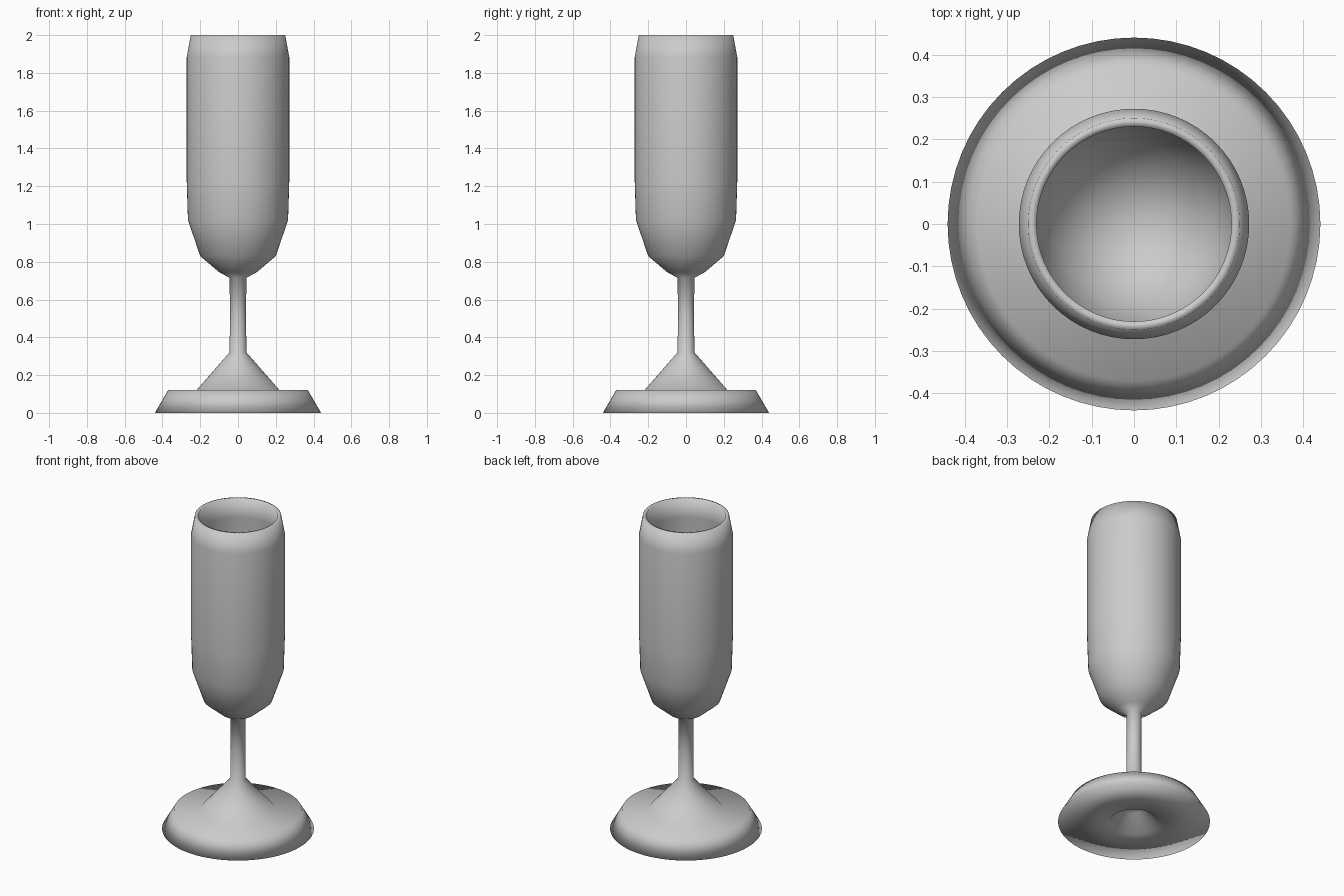
import bpy, bmesh, math

cube = bpy.data.objects.get("Cube")
if cube:
    bpy.data.objects.remove(cube, do_unlink=True)

SEGMENTS = 64

# One plain grey for the whole glass
grey = bpy.data.materials.new("plain grey")
grey.use_nodes = True
colour = (0.6, 0.6, 0.6, 1.0)
grey.diffuse_color = colour
grey.node_tree.nodes["Principled BSDF"].inputs["Base Color"].default_value = colour


def lathe(name, profile):
    """Revolve a radius/height profile around z into a smooth, closed object."""
    bm = bmesh.new()
    verts = [bm.verts.new((r, 0, z)) for r, z in profile]
    edges = [bm.edges.new(pair) for pair in zip(verts, verts[1:])]
    bmesh.ops.spin(bm, geom=verts + edges, cent=(0, 0, 0), axis=(0, 0, 1),
                   angle=math.tau, steps=SEGMENTS, use_duplicate=False)
    bmesh.ops.remove_doubles(bm, verts=bm.verts, dist=0.0005)
    bmesh.ops.recalc_face_normals(bm, faces=bm.faces)
    for face in bm.faces:
        face.smooth = True
    mesh = bpy.data.meshes.new(name)
    bm.to_mesh(mesh)
    bm.free()
    mesh.materials.append(grey)
    obj = bpy.data.objects.new(name, mesh)
    bpy.context.collection.objects.link(obj)
    return obj


# Underside hollow, foot, stem, outer bowl, rim and inner bowl in one sweep
hollow = [(0, 0.10), (0.06, 0.09), (0.14, 0.0)]
foot = [(0.44, 0.0), (0.37, 0.12), (0.22, 0.12)]
stem = [(0.045, 0.32), (0.042, 0.52), (0.045, 0.715)]
outer_bowl = [(0.10, 0.745), (0.20, 0.83), (0.265, 1.02), (0.272, 1.24), (0.272, 1.88)]
rim = [(0.25, 2.0), (0.23, 2.0)]
inner_bowl = [(0.25, 1.87), (0.25, 1.24), (0.243, 1.03), (0.185, 0.85), (0.09, 0.77), (0, 0.75)]

lathe("champagne_flute", hollow + foot + stem + outer_bowl + rim + inner_bowl)
